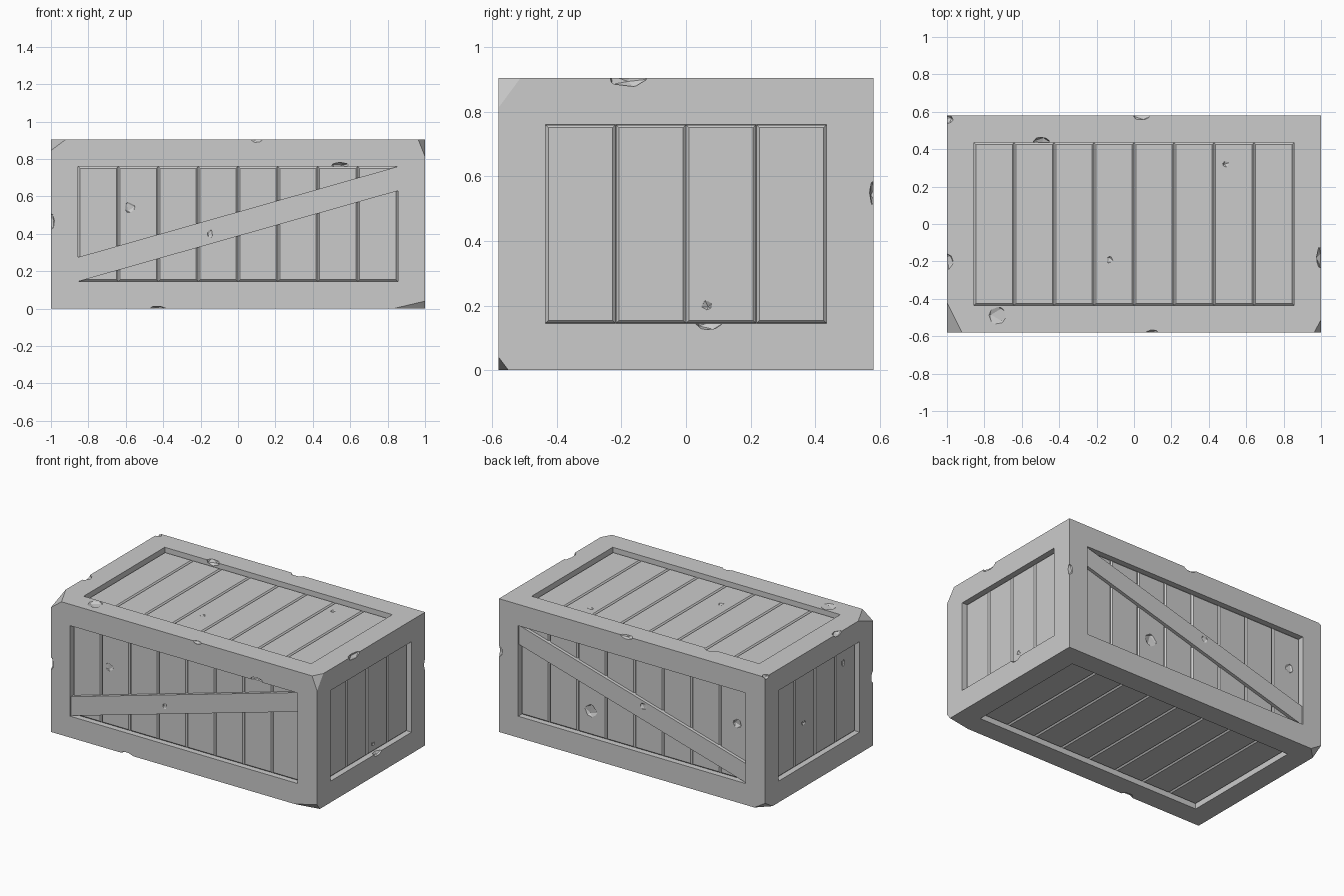
import bpy, bmesh, random
from mathutils import Matrix, Vector, Euler

if "Cube" in bpy.data.objects:
    bpy.data.objects.remove(bpy.data.objects["Cube"])

random.seed(4)
HX, HY, H = 1.0, 0.58, 0.905      # half length, half depth, height
BORDER, POCKET, PLANK = 0.145, 0.055, 0.03   # frame width, pocket floor, plank surface depth
MID = H / 2


def finish(bm, name):
    bmesh.ops.recalc_face_normals(bm, faces=bm.faces)
    mesh = bpy.data.meshes.new(name)
    bm.to_mesh(mesh)
    bm.free()
    ob = bpy.data.objects.new(name, mesh)
    bpy.context.collection.objects.link(ob)
    return ob


def face_matrix(u, v, n, dist):
    m = Matrix((Vector(u), Vector(v), Vector(n))).transposed().to_4x4()
    m.translation = Vector((0, 0, MID)) + Vector(n) * dist
    return m


# Outer frame: box with a straight-walled pocket in every face and broken corners
def make_frame():
    bm = bmesh.new()
    bmesh.ops.create_cube(bm, size=1, matrix=Matrix.Translation((0, 0, MID))
                          @ Matrix.Diagonal((2 * HX, 2 * HY, H, 1)))
    panels = bm.faces[:]
    bmesh.ops.inset_individual(bm, faces=panels, thickness=BORDER, use_even_offset=True)
    bmesh.ops.inset_individual(bm, faces=panels, thickness=.0002, depth=-POCKET,
                               use_even_offset=True)
    bmesh.ops.recalc_face_normals(bm, faces=bm.faces)
    bmesh.ops.dissolve_limit(bm, angle_limit=.001, verts=[], edges=[])
    corners = [((-1, -1, 1), (.08, .16, .06)), ((1, -1, 1), (.037, .068, .092)),
               ((1, -1, -1), (.17, .03, .04)), ((-1, 1, -1), (.08, .08, .05))]
    for sign, cut in corners:
        corner = Vector((sign[0] * HX, sign[1] * HY, MID + sign[2] * MID))
        normal = Vector([s / c for s, c in zip(sign, cut)]).normalized()
        point = corner - Vector((sign[0] * cut[0], 0, 0))
        res = bmesh.ops.bisect_plane(bm, geom=bm.verts[:] + bm.edges[:] + bm.faces[:],
                                     plane_co=point, plane_no=normal, clear_outer=True)
        rim = [e for e in res['geom_cut'] if isinstance(e, bmesh.types.BMEdge)]
        bmesh.ops.edgeloop_fill(bm, edges=rim)
    return finish(bm, "frame")


# Row of bevelled planks filling one pocket
def make_planks(name, mat, hu, hv, count):
    bm = bmesh.new()
    hu, hv, base = hu - BORDER, hv - BORDER, POCKET + 0.01
    w = 2 * hu / count
    for i in range(count):
        place = Matrix.Translation((-hu + w * (i + .5), 0, -(base + PLANK) / 2))
        new = bmesh.ops.create_cube(bm, size=1, matrix=place @ Matrix.Diagonal(
            (w - .001, 2 * hv - .001, base - PLANK, 1)))['verts']
        top = {e for v in new for e in v.link_edges
               if all(p.co.z > -PLANK - .001 for p in e.verts)}
        bmesh.ops.bevel(bm, geom=list(top), offset=.009, segments=1, affect='EDGES')
    bm.transform(mat)
    return finish(bm, name)


# Diagonal brace lying on the planks
def make_brace(name, mat):
    bm = bmesh.new()
    a, b, t = HX - BORDER, MID - BORDER, .13
    verts = [bm.verts.new((x, y, -PLANK - .012)) for x, y in
             ((-a, -b), (a, b - t), (a, b), (-a, -b + t))]
    face = bm.faces.new(verts)
    ext = bmesh.ops.extrude_face_region(bm, geom=[face])['geom']
    bmesh.ops.translate(bm, vec=(0, 0, .034),
                        verts=[v for v in ext if isinstance(v, bmesh.types.BMVert)])
    bm.transform(mat)
    return finish(bm, name)


X, Y, Z = (1, 0, 0), (0, 1, 0), (0, 0, 1)
sides = {
    "front": (face_matrix(X, Z, (0, -1, 0), HY), HX, MID, 8),
    "back": (face_matrix(X, Z, Y, HY), HX, MID, 8),
    "right": (face_matrix(Y, Z, X, HX), HY, MID, 4),
    "left": (face_matrix(Y, Z, (-1, 0, 0), HX), HY, MID, 4),
    "top": (face_matrix(X, Y, Z, MID), HX, HY, 8),
    "bottom": (face_matrix(X, Y, (0, 0, -1), MID), HX, HY, 8),
}
parts = [make_frame()]
for side, (mat, hu, hv, count) in sides.items():
    parts.append(make_planks(side + "_planks", mat, hu, hv, count))
    if side in ("front", "back"):
        parts.append(make_brace(side + "_brace", mat))

# Dents and edge chips: centre and ellipsoid radii
P, F = PLANK - .015, .012
dents = [
    # plank, brace and frame dents
    ((-.58, -HY + P, .54), (.04, .025, .04)), ((-.15, -HY, .40), (.02, .014, .03)),
    ((.33, HY - P, .31), (.055, .03, .055)), ((-.77, HY - P, .52), (.042, .028, .042)),
    ((-.08, HY, .46), (.03, .017, .03)),
    ((HX - P, .065, .20), (.025, .022, .02)),
    ((-HX + P, .125, .415), (.025, .025, .025)), ((-HX + P, -.30, .66), (.025, .025, .035)),
    ((.49, .32, H - P), (.027, .027, .022)), ((-.13, -.19, H - P), (.027, .027, .022)),
    ((-.73, -.49, H + F), (.06, .06, .025)),
    # chips on the pocket rims
    ((.545, -HY, .765), (.05, .03, .018)), ((HX, .07, .147), (.03, .045, .024)),
    ((-.495, .435, H), (.05, .032, .03)),
    # chips on the outer edges
    ((-HX, -HY, .465), (.02, .02, .045)), ((-.43, -HY, 0), (.045, .03, .014)),
    ((.10, -HY, H), (.033, .015, .018)), ((HX, -.18, H), (.026, .065, .028)),
    ((HX, HY, .55), (.03, .012, .04)), ((.04, HY, H), (.05, .026, .02)),
    ((-HX, .56, H), (.035, .025, .02)), ((-HX, -.20, H), (.036, .045, .02)),
]
bm = bmesh.new()
for centre, radii in dents:
    turn = Euler([random.uniform(0, 6) for _ in range(3)]).to_matrix().to_4x4()
    bmesh.ops.create_icosphere(bm, subdivisions=1, radius=1.05, matrix=Matrix.Translation(centre)
                               @ Matrix.Diagonal((*radii, 1)) @ turn)
cutter = finish(bm, "dent_cutter")
cutter.hide_render = True

# Cut the damage into every part
for ob in parts:
    mod = ob.modifiers.new("dents", 'BOOLEAN')
    mod.operation, mod.solver, mod.object = 'DIFFERENCE', 'EXACT', cutter
    bpy.context.view_layer.objects.active = ob
    bpy.ops.object.modifier_apply(modifier=mod.name)
bpy.data.objects.remove(cutter)
